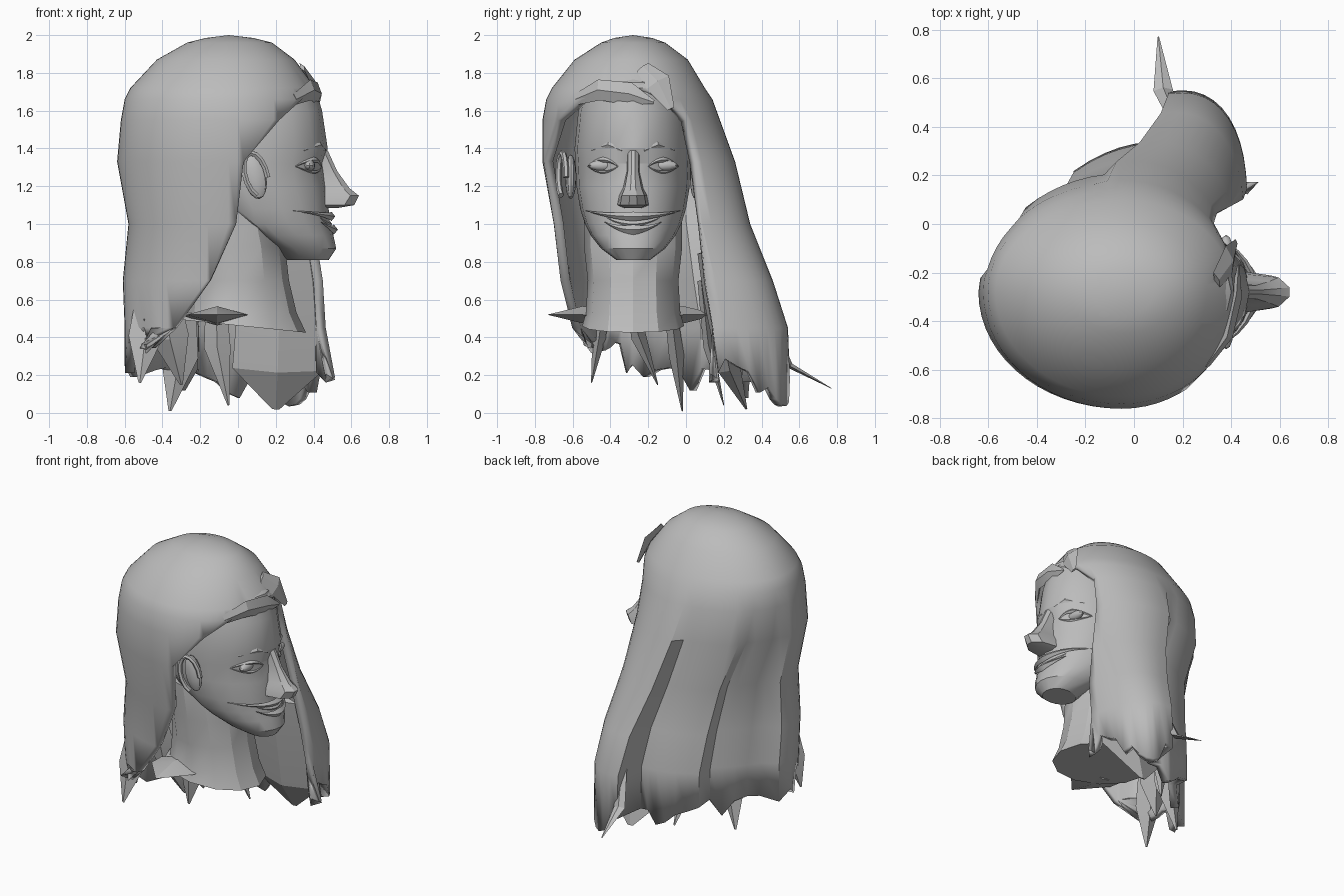
import bpy, bmesh, math, random
from mathutils import Vector, Matrix

if "Cube" in bpy.data.objects:
    bpy.data.objects.remove(bpy.data.objects["Cube"])
random.seed(4)
MID = -0.28  # centre line of the face, which looks along +x

grey = bpy.data.materials.new("plain grey")
grey.use_nodes = True
COLOR = (0.5, 0.5, 0.5, 1)
grey.diffuse_color = COLOR
grey.node_tree.nodes["Principled BSDF"].inputs["Base Color"].default_value = COLOR


def finish(bm, name, angle=30, recalc=True):
    bmesh.ops.remove_doubles(bm, verts=bm.verts, dist=0.0005)
    if recalc:
        bmesh.ops.recalc_face_normals(bm, faces=bm.faces)
    mesh = bpy.data.meshes.new(name)
    bm.to_mesh(mesh)
    bm.free()
    ob = bpy.data.objects.new(name, mesh)
    bpy.context.collection.objects.link(ob)
    mesh.materials.append(grey)
    bpy.ops.object.select_all(action='DESELECT')
    ob.select_set(True)
    bpy.context.view_layer.objects.active = ob
    bpy.ops.object.shade_smooth_by_angle(angle=math.radians(angle))
    return ob


def loft(name, rings, caps=True, closed=True, angle=30, recalc=True):
    bm = bmesh.new()
    rows = [[bm.verts.new(p) for p in ring] for ring in rings]
    n = len(rows[0])
    for a, b in zip(rows, rows[1:]):
        for i in range(n if closed else n - 1):
            j = (i + 1) % n
            bm.faces.new((a[i], b[i], b[j], a[j]))
    if caps:
        bm.faces.new(rows[0])
        bm.faces.new(rows[-1][::-1])
    return finish(bm, name, angle, recalc)


def strand(name, points, widths, flat=0.4, across=(0, 1, 0), sides=4, angle=20):
    """Tapered lock or tube running through the points."""
    pts = [Vector(p) for p in points]
    rings = []
    for k, p in enumerate(pts):
        d = (pts[min(k + 1, len(pts) - 1)] - pts[max(k - 1, 0)]).normalized()
        n = d.cross(Vector(across)).normalized()
        s = n.cross(d)
        rings.append([p + widths[k] * (math.cos(t) * s + flat * math.sin(t) * n)
                      for t in (math.tau * i / sides for i in range(sides))])
    return loft(name, rings, angle=angle)


def ball(name, centre, size, turn=0):
    bm = bmesh.new()
    m = Matrix.Translation(centre) @ Matrix.Rotation(turn, 4, 'Y') @ Matrix.Diagonal((*size, 1))
    bmesh.ops.create_uvsphere(bm, u_segments=12, v_segments=8, radius=1, matrix=m)
    return finish(bm, name)


# Head: height, front x, middle x, back x, half width
HEAD = [(.81, .48, .38, .26, .09), (.87, .52, .3, .2, .17), (.94, .505, .2, .1, .225),
        (1.0, .485, .14, 0, .255), (1.08, .48, .08, -.15, .28), (1.2, .47, .02, -.3, .3),
        (1.32, .45, 0, -.4, .305), (1.4, .475, 0, -.45, .31), (1.6, .445, 0, -.45, .29),
        (1.75, .4, 0, -.4, .24), (1.87, .22, 0, -.25, .14)]


def section(row, t):
    z, front, mid, back, w = row
    c, s = math.cos(t), math.sin(t)
    reach = front - mid if c > 0 else mid - back
    return (mid + reach * math.copysign(abs(c) ** .85, c), MID + w * s, z)


def face_x(dy, z):
    """Front surface of the head at an offset from the centre line."""
    for a, b in zip(HEAD, HEAD[1:]):
        if a[0] <= z <= b[0]:
            f = (z - a[0]) / (b[0] - a[0])
            _, front, mid, _, w = [p + f * (q - p) for p, q in zip(a, b)]
            c = math.sqrt(max(0, 1 - (dy / w) ** 2))
            return mid + (front - mid) * c ** .85


loft("head", [[section(r, math.tau * i / 20) for i in range(20)] for r in HEAD], angle=25)

# Neck with a base that rises toward the back
NECK = [(.46, .36, -.32, .27), (.53, .31, -.27, .25), (.7, .27, -.25, .24),
        (.88, .25, -.26, .26), (1.1, .2, -.28, .26)]
neck = []
for z, front, back, w in NECK:
    mid, half = (front + back) / 2, (front - back) / 2
    neck.append([(mid + half * math.cos(t), MID + w * math.sin(t),
                  z - (.035 * math.cos(t) if z < .5 else 0))
                 for t in (math.tau * i / 12 for i in range(12))])
loft("neck", neck)

# Nose: height, ridge x, half width
nose = []
for z, x, w in [(1.085, .53, .05), (1.1, .615, .085), (1.15, .64, .075),
                (1.19, .59, .055), (1.28, .525, .035), (1.39, .475, .035)]:
    base = face_x(0, z) - .03
    nose.append([(base, MID - w, z), (x - w * .6, MID - w * .8, z), (x, MID - w * .25, z),
                 (x, MID + w * .25, z), (x - w * .6, MID + w * .8, z), (base, MID + w, z)])
loft("nose", nose)


def on_face(dy, z, out=0):
    return (face_x(dy, z) + out, MID + dy, z)


# Smiling mouth: lips follow an upward curve
SPAN = [k / 6 for k in range(-6, 7)]
for name, low, wide, thick in [("upper_lip", 1.04, .25, .024), ("lower_lip", .97, .15, .026),
                               ("teeth", 1.0, .15, .022)]:
    out = -.005 if name == "teeth" else .012
    strand(name, [on_face(wide * k, low + (.03 if wide > .2 else .04) * k * k, out) for k in SPAN],
           [thick * (1.05 - abs(k)) for k in SPAN], flat=.8, across=(0, 0, 1), angle=35)

for side, label in ((1, "left"), (-1, "right")):
    # Eye, lids and brow
    eye = side * .16
    x, y, z = on_face(eye, 1.31)
    ball(label + "_eye", (x - .015, y, z), (.03, .075, .03))
    for lid, rise, thick in (("upper_lid", .035, .012), ("lower_lid", -.03, .007)):
        strand(label + "_" + lid, [on_face(eye + .08 * k, 1.305 + rise * (1 - k * k), .004) for k in SPAN],
               [thick * (1.2 - abs(k)) for k in SPAN], flat=.9, across=(0, 0, 1))
    strand(label + "_brow", [on_face(side * d, h) for d, h in
                             ((.06, 1.39), (.13, 1.42), (.22, 1.39))],
           (.006, .016, .004), flat=.5, across=(0, 0, 1))
    # Ear: bowl and curled rim
    ey = MID + side * .33
    ball(label + "_ear", (.09, ey, 1.25), (.06, .03, .12), -.2)
    rim = [(.095 + .06 * math.cos(t) - .025 * math.sin(t), ey + side * (.045 - .02 * math.cos(t)),
            1.26 + .115 * math.sin(t)) for t in (-1.9 - .45 * k for k in range(11))]
    strand(label + "_ear_rim", rim, [.016] * len(rim), flat=1, sides=6, angle=40)
    # Pointed shoulder stub
    strand(label + "_shoulder", [(-.11, MID + side * d, h) for d, h in ((.15, .51), (.27, .52), (.45, .52))],
           (.17, .16, .004), flat=.28, across=(1, 0, 0))

# Hair: height, back, right, left and front reach, skew, left and right opening angles
HAIR = [(2.0, 0, 0, 0, 0, 0, 0, 0), (1.985, .12, .1, .1, .13, 0, 0, 0),
        (1.96, .22, .17, .17, .23, 0, 0, 0),
        (1.87, .38, .31, .29, .35, 0, 0, 0), (1.72, .52, .43, .38, .46, 0, 0, 0),
        (1.66, .55, .46, .42, .48, 0, 25, 36), (1.55, .57, .48, .46, .48, 0, 38, 56),
        (1.33, .59, .48, .54, .46, .04, 37, 80), (1.0, .53, .42, .62, .46, .13, 35, 85),
        (.7, .56, .39, .74, .45, .22, 31, 100), (.45, .55, .38, .82, .45, .25, 31, 122),
        (.1, .55, .36, .83, .45, .25, 33, 142)]
COLS = 60
hair = []
for z, back, right, left, front, skew, open_l, open_r in HAIR:
    ring = []
    for i in range(COLS + 1):
        angle = max(open_l, min(360 - open_r, 360 * i / COLS))
        t = math.radians(angle)
        c, s = math.cos(t), math.sin(t)
        # the back hangs closer to the neck than the large lock on the left
        pull = 1
        low = max(0, min(1, (1.6 - z) * 1.3))
        if 100 < angle < 165:
            pull -= .25 * low * (165 - angle) / 65
        if 143 < angle < 173:
            pull -= .13 * low
        x = -.05 + pull * c * (front if c > 0 else back) + skew * max(0, s)
        y = MID + pull * s * (left if s > 0 else right)
        h = z
        if z < .2:
            # ragged ends, shorter toward the right and at the front
            u = (angle - 33) / 185
            h = .08 + .3 * u ** 2.5 + .14 * max(0, 1 - 5 * u) + random.uniform(-.07, .09)
            h = max(h, .02)
        ring.append((x, y, h))
    hair.append(ring)
cap = loft("hair", hair, caps=False, closed=False, recalc=False, angle=28)
shell = cap.modifiers.new("thickness", 'SOLIDIFY')
shell.thickness = .05
shell.offset = -1

# Fringe swept across the forehead
strand("fringe_right", [(.3, -.58, 1.66), (.385, -.46, 1.71), (.42, -.3, 1.69), (.43, -.17, 1.645)],
       (.03, .055, .06, .01), across=(0, 0, 1))
strand("fringe_left", [(.34, -.23, 1.83), (.39, -.15, 1.75), (.42, -.08, 1.61)],
       (.04, .07, .02), flat=.3)

# Inner side of the large lock in front of the left shoulder
strand("front_lock", [(.23, .1, .85), (.22, .15, .6), (.21, .23, .23), (.2, .32, .02)],
       (.16, .22, .24, .02), flat=.25, across=(1, 0, 0))

# Loose locks hanging below the main hair
LOCKS = [("side_lock", (.16, .45, .5), (.12, .55, .25), (.1, .77, .13), .04),
         ("back_lock", (-.3, -.1, .7), (-.31, -.05, .3), (-.36, -.02, .01), .1),
         ("inner_lock", (-.12, .08, .7), (-.11, .12, .35), (-.05, .2, .04), .07),
         ("nape_lock", (-.4, -.3, .7), (-.36, -.25, .4), (-.3, -.15, .15), .1),
         ("rear_lock", (-.46, -.42, .7), (-.49, -.46, .4), (-.52, -.5, .16), .09)]
for name, top, middle, tip, w in LOCKS:
    strand(name, (top, middle, tip), (w * .7, w, w * .08), across=(1, 0, 0))
